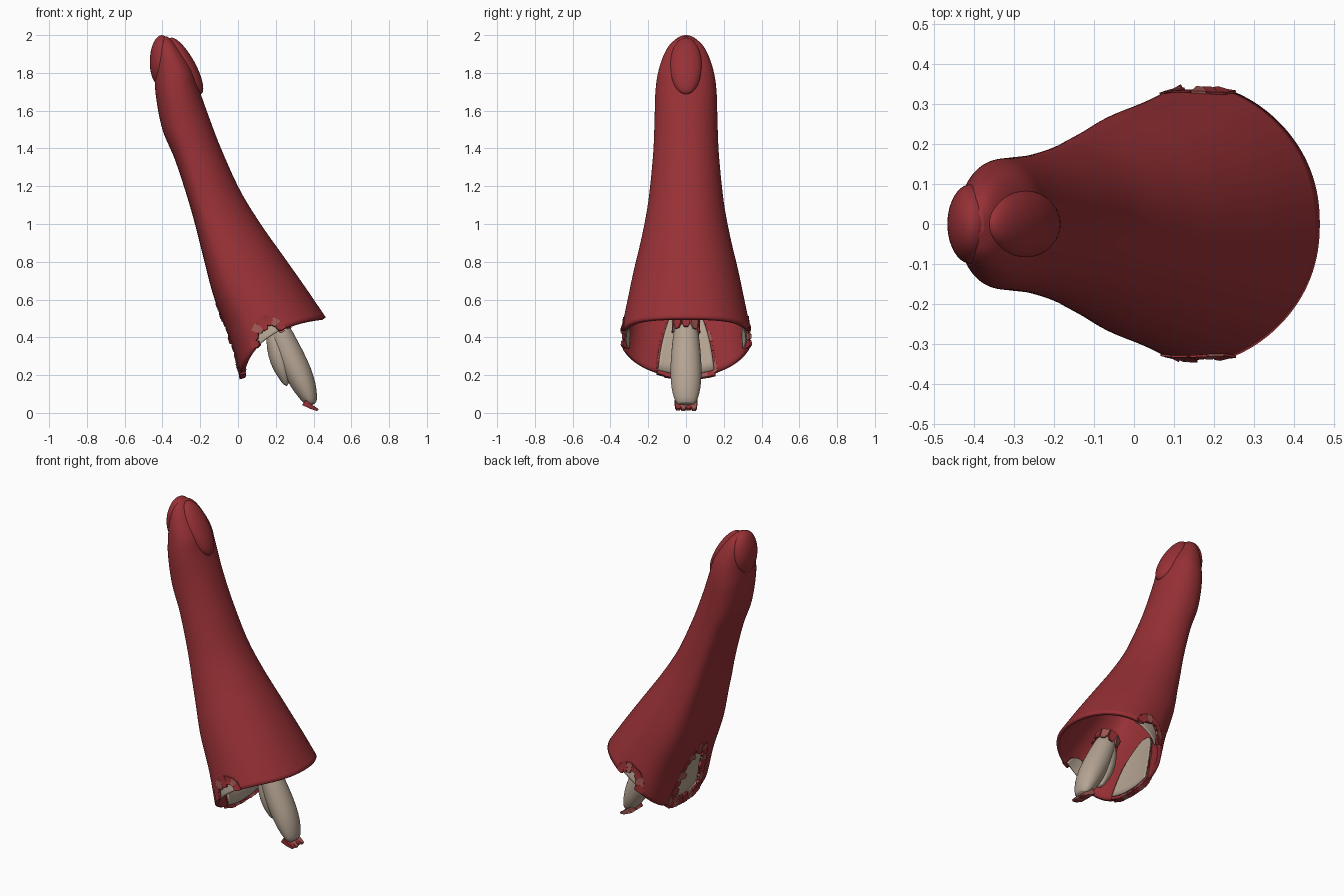
import bpy, bmesh, math, random
from mathutils import Vector, Matrix

if "Cube" in bpy.data.objects:
    bpy.data.objects.remove(bpy.data.objects["Cube"])

random.seed(4)


def material(name, col):
    m = bpy.data.materials.new(name)
    m.diffuse_color = (*col, 1)
    m.use_nodes = True
    m.node_tree.nodes["Principled BSDF"].inputs["Base Color"].default_value = m.diffuse_color
    return m


RED = material("red_skin", (0.31, 0.03, 0.036))
PINK = material("torn_flesh", (0.36, 0.10, 0.09))
BONE = material("bone_grey", (0.46, 0.37, 0.29))


def finish(name, bm, mats, angle=40):
    me = bpy.data.meshes.new(name)
    bm.to_mesh(me)
    bm.free()
    ob = bpy.data.objects.new(name, me)
    bpy.context.collection.objects.link(ob)
    for m in mats:
        me.materials.append(m)
    bpy.ops.object.select_all(action='DESELECT')
    ob.select_set(True)
    bpy.context.view_layer.objects.active = ob
    bpy.ops.object.shade_smooth_by_angle(angle=math.radians(angle))
    return ob


# Body stations: pad side x, z / nail side x, z / half width
ST = [(.01, .19, .465, .505, .35), (-.05, .40, .36, .66, .315), (-.13, .62, .24, .83, .278),
      (-.19, .85, .12, 1.0, .235), (-.25, 1.08, .01, 1.18, .2), (-.33, 1.33, -.09, 1.40, .175),
      (-.40, 1.5, -.155, 1.57, .167), (-.435, 1.68, -.208, 1.72, .162), (-.44, 1.8, -.24, 1.82, .146),
      (-.435, 1.9, -.295, 1.91, .113), (-.42, 1.96, -.34, 1.965, .074), (-.40, 1.99, -.375, 1.992, .025)]


def station(s):
    i = min(int(s), len(ST) - 2)
    t = s - i
    p = [ST[max(0, min(len(ST) - 1, i + k))] for k in (-1, 0, 1, 2)]
    if i == 0:
        p[0] = tuple(2 * a - b for a, b in zip(ST[0], ST[1]))
    return [0.5 * (2 * b + (c - a) * t + (2 * a - 5 * b + 4 * c - d) * t * t
                   + (3 * b - a - 3 * c + d) * t ** 3) for a, b, c, d in zip(*p)]


def surf(s, th, inset=0.0):
    """Point on the body skin; s runs up, th (degrees) runs round, 180 = pad side."""
    lx, lz, rx, rz, w = station(max(0, s))
    c, n = math.cos(math.radians(th)), math.sin(math.radians(th))
    e = 2 / 2.2
    cc, nn = math.copysign(abs(c) ** e, c), math.copysign(abs(n) ** e, n)
    cc -= .36 * n * n * max(0, min(1, (7.5 - s) / 4))       # flatter pad side
    half = math.hypot(rx - lx, rz - lz) / 2
    k = (half - inset) / half
    q = Vector(((lx + rx) / 2 + (rx - lx) / 2 * cc * k, (w - inset) * nn,
                (lz + rz) / 2 + (rz - lz) / 2 * cc * k))
    q.z += .105 * max(0, 1 - s / 4) * n * n
    return q


# Tears: centre angle, half angle, height in stations, shred count
TEARS = [(180, 24, 1.75, 20), (90, 18, .5, 7), (270, 18, .5, 7)]


def torn(s, th):
    return any(((th - c) / w) ** 2 + (s / h) ** 2 < 1 for c, w, h, _ in TEARS)


# Hollow outer skin
bm = bmesh.new()
N, SUB = 120, 8
params = [k / SUB for k in range((len(ST) - 1) * SUB + 1)]
grid = [[bm.verts.new(surf(s, 360 * j / N)) for j in range(N)] for s in params]
for i in range(len(params) - 1):
    for j in range(N):
        if not torn(params[i] + .5 / SUB, 360 * (j + .5) / N):
            k = (j + 1) % N
            bm.faces.new((grid[i][j], grid[i][k], grid[i + 1][k], grid[i + 1][j]))
bm.faces.new(grid[-1])
bmesh.ops.delete(bm, geom=[v for v in bm.verts if not v.link_faces], context='VERTS')
body = finish("finger_skin", bm, [RED])
sol = body.modifiers.new("wall", 'SOLIDIFY')
sol.thickness, sol.offset = .022, -1

# Grey inner plates showing through the tears
for c, w, h, _ in TEARS:
    bm = bmesh.new()
    rows = [[bm.verts.new(surf(h * 1.04 * math.sin(math.pi / 2 * r / 12),
                               c + w * 1.05 * math.cos(math.pi / 2 * r / 12) * q / 8, .027))
             for q in range(-8, 9)] for r in range(12)]
    for a, b in zip(rows, rows[1:]):
        for q in range(16):
            bm.faces.new((a[q], a[q + 1], b[q + 1], b[q]))
    ob = finish("inner_bone_plate", bm, [BONE])
    ob.modifiers.new("thick", 'SOLIDIFY').thickness = .008


def flap(bm, base, along, out, nrm, width, length, thick, mat):
    """Small tapered, slightly curled shred."""
    rings = []
    for t, ws in ((-.3, 1.05), (.45, .95), (1, .5)):
        o = base + out * length * t + nrm * (.2 * length * t * t)
        rings.append([bm.verts.new(o + along * width * ws / 2 * a + nrm * thick * (1.1 - .6 * t) * b)
                      for a, b in ((-1, -.5), (1, -.5), (1, .5), (-1, .5))])
    fs = [bm.faces.new(rings[0][::-1]), bm.faces.new(rings[-1])]
    for a, b in zip(rings, rings[1:]):
        fs += [bm.faces.new((a[k], a[(k + 1) % 4], b[(k + 1) % 4], b[k])) for k in range(4)]
    for f in fs:
        f.material_index = mat


# Torn shreds around each tear
bm = bmesh.new()
for c, w, h, count in TEARS:
    edge = lambda v: surf(h * math.sin(v), c + w * math.cos(v), .012)
    for k in range(count):
        u = math.pi * (k + .5) / count
        base = edge(u)
        along = edge(u + .5 * math.pi / count) - edge(u - .5 * math.pi / count)
        width = along.length * random.uniform(.95, 1.15)
        along.normalize()
        inner = surf(h * .7 * math.sin(u), c + w * .7 * math.cos(u), .012) - base
        out = (inner - along * inner.dot(along)).normalized()
        nrm = out.cross(along).normalized()
        if nrm.dot(base - Vector((.12, 0, base.z))) < 0:
            nrm = -nrm
        flap(bm, base, along, out, nrm, width, random.uniform(.025, .06), .024, k % 3 == 1)
# Shreds left along the pad edge of the rim
for k in range(7):
    th = 159 + 7 * k
    base, along = surf(0, th, .012), (surf(0, th + 3, .012) - surf(0, th - 3, .012)).normalized()
    out = (surf(.3, th, .012) - base).normalized()
    flap(bm, base, along, out, Vector((-1, 0, -.3)).normalized(), .042,
         random.uniform(.04, .075), .024, k % 3 == 1)
bmesh.ops.recalc_face_normals(bm, faces=bm.faces)
finish("torn_shreds", bm, [RED, PINK], 25)


def ellipsoid(name, centre, radii, tilt, mat):
    bm = bmesh.new()
    bmesh.ops.create_uvsphere(bm, u_segments=40, v_segments=24, radius=1)
    bm.transform(Matrix.Translation(centre) @ Matrix.Rotation(math.radians(tilt), 4, 'Y')
                 @ Matrix.Diagonal((*radii, 1)))
    return finish(name, bm, [mat])


# Fingertip pad and nail
ellipsoid("fingertip_pad", (-.407, 0, 1.866), (.06, .1, .134), 2, RED)
ellipsoid("nail", (-.278, 0, 1.836), (.052, .085, .17), -29, RED)


def limb(name, pts):
    """Rounded bone: stations of x, z, half thickness, half width."""
    bm = bmesh.new()
    ax = (Vector((pts[-1][0], 0, pts[-1][1])) - Vector((pts[0][0], 0, pts[0][1]))).normalized()
    side = Vector((-ax.z, 0, ax.x))
    n = 20
    rings = [[bm.verts.new(Vector((x, 0, z)) + side * (t * math.cos(2 * math.pi * k / n))
                           + Vector((0, w * math.sin(2 * math.pi * k / n), 0))) for k in range(n)]
             for x, z, t, w in pts]
    for a, b in zip(rings, rings[1:]):
        for k in range(n):
            bm.faces.new((a[k], a[(k + 1) % n], b[(k + 1) % n], b[k]))
    bm.faces.new(rings[0])
    bm.faces.new(rings[-1])
    bmesh.ops.recalc_face_normals(bm, faces=bm.faces)
    ob = finish(name, bm, [BONE], 60)
    ob.modifiers.new("round", 'SUBSURF').levels = 1
    ob.modifiers["round"].render_levels = 1


# Protruding bone with its side prong
limb("bone_main", [(.195, .49, .055, .06), (.23, .40, .068, .07), (.275, .30, .076, .082),
                   (.32, .21, .074, .084), (.357, .13, .062, .08), (.382, .07, .042, .062),
                   (.395, .04, .024, .047)])
limb("bone_prong", [(.18, .45, .035, .05), (.205, .35, .056, .065), (.225, .27, .056, .07),
                    (.243, .2, .036, .055), (.258, .14, .01, .02)])

# Shreds at the root and the tip of the bone
bm = bmesh.new()
axis = Vector((.4, 0, -.92)).normalized()
for k in range(9):
    a = 2 * math.pi * k / 9
    d = Vector((.92 * math.cos(a), math.sin(a), .4 * math.cos(a)))
    t = Vector((-.92 * math.sin(a), math.cos(a), -.4 * math.sin(a)))
    flap(bm, Vector((.2, 0, .475)) + d * .062, t, axis, d, .045, random.uniform(.03, .06), .015, k % 2)
for k in range(4):
    y = -.042 + .028 * k
    flap(bm, Vector((.365, y, .045)), Vector((0, 1, 0)), Vector((.84, 0, -.52)).normalized(),
         Vector((.4, 0, .65)) * .5, .034, .06 + .006 * (k % 2), .07, k % 2)
bmesh.ops.recalc_face_normals(bm, faces=bm.faces)
finish("bone_shreds", bm, [RED, PINK], 25)
